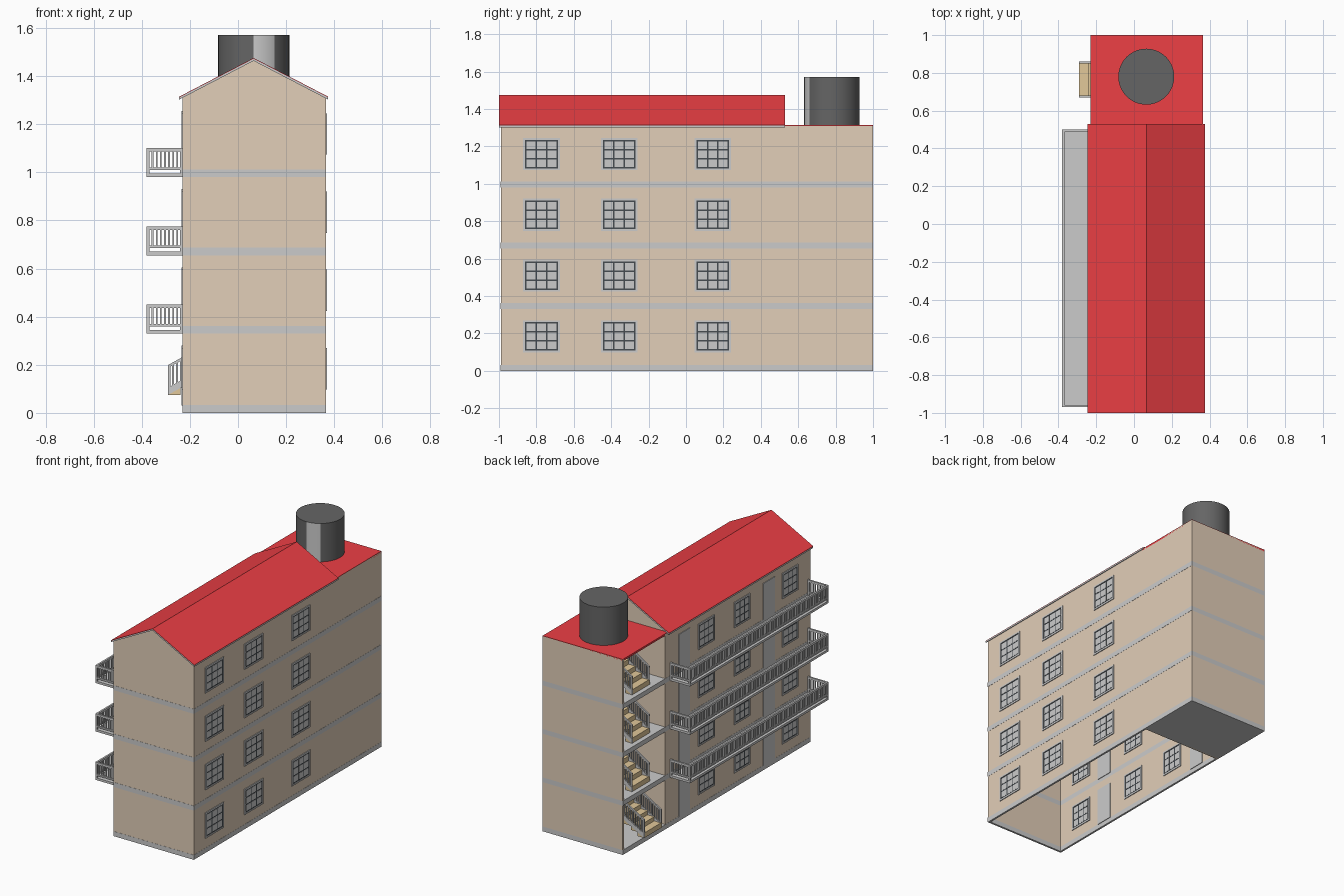
import bpy, bmesh, math

if "Cube" in bpy.data.objects:
    bpy.data.objects.remove(bpy.data.objects["Cube"])


def material(name, rgb):
    m = bpy.data.materials.new(name)
    m.diffuse_color = (*rgb, 1)
    m.use_nodes = True
    m.node_tree.nodes["Principled BSDF"].inputs["Base Color"].default_value = m.diffuse_color
    return m


WALL = material("wall_tan", (0.76, 0.62, 0.48))
RED = material("roof_red", (0.85, 0.05, 0.06))
DARK = material("dark_bars", (0.06, 0.07, 0.08))
WOOD = material("stair_brown", (0.76, 0.58, 0.32))
BLACK = material("tank_black", (0.13, 0.13, 0.13))
GREY = material("tank_grey", (0.65, 0.65, 0.65))


def finish(name, bm, *mats):
    bmesh.ops.recalc_face_normals(bm, faces=bm.faces)
    me = bpy.data.meshes.new(name)
    bm.to_mesh(me)
    bm.free()
    ob = bpy.data.objects.new(name, me)
    bpy.context.collection.objects.link(ob)
    for m in mats:
        me.materials.append(m)
    return ob


def boxes(name, items, mat=None):
    """Each item is x0, x1, y0, y1, z0, z1 and an optional rise at x1."""
    bm = bmesh.new()
    for x0, x1, y0, y1, z0, z1, *rise in items:
        r = rise[0] if rise else 0
        v = [bm.verts.new((x, y, z + (r if x == x1 else 0)))
             for z in (z0, z1) for x, y in ((x0, y0), (x1, y0), (x1, y1), (x0, y1))]
        for f in ((0, 1, 2, 3), (4, 5, 6, 7), (0, 1, 5, 4), (1, 2, 6, 5), (2, 3, 7, 6), (3, 0, 4, 7)):
            bm.faces.new([v[i] for i in f])
    return finish(name, bm, *([mat] if mat else []))


def prism(name, pts, y0, y1, mat=None):
    bm = bmesh.new()
    a = [bm.verts.new((x, y0, z)) for x, z in pts]
    b = [bm.verts.new((x, y1, z)) for x, z in pts]
    n = len(pts)
    bm.faces.new(a)
    bm.faces.new(b)
    for i in range(n):
        bm.faces.new((a[i], a[(i + 1) % n], b[(i + 1) % n], b[i]))
    return finish(name, bm, *([mat] if mat else []))


XL, XR, YF, YB, YS = -0.23, 0.365, -0.99, 1.0, 0.55
T, TOP, FLOOR, BAND = 0.012, 1.31, 0.325, 0.032


def wall_ring(z0, z1, p=0.0):
    return [(XL - p, XR + p, YF - p, YF + T, z0, z1),
            (XR - T, XR + p, YF, YB, z0, z1),
            (XL - p, XR + p, YB - T, YB, z0, z1),
            (XL - p, XL + T, YF, YS, z0, z1)]


# walls, dividing wall and floor bands
wall, band = [(XL, XR, YS - T, YS, 0, TOP)], []
for k in range(4):
    z = k * FLOOR + (0.005 if k else 0)
    band += wall_ring(z, z + BAND, 0.001)
    wall += wall_ring(z + BAND, (k + 1) * FLOOR + 0.005 if k < 3 else TOP)
boxes("walls", wall, WALL)
boxes("floor_bands", band)

# gable ends and pitched roof
XM, S = 0.065, 0.52
for name, y in (("front_gable", YF), ("rear_gable", 0.51)):
    prism(name, [(XL, TOP), (XR, TOP), (XM, 1.463)], y, y + T, WALL)


def roof(name, hi, lo, y0, y1, mat=None):
    e = 0.31 * S
    prism(name, [(XM - 0.31, hi - e), (XM, hi), (XM + 0.31, hi - e),
                 (XM + 0.31, lo - e), (XM, lo), (XM - 0.31, lo - e)], y0, y1, mat)


roof("roof_board", 1.472, 1.463, -1.0, 0.53)
roof("roof_covering", 1.475, 1.472, -1.0, 0.53, RED)
boxes("stair_tower_roof", [(XL, XR, 0.52, YB, TOP - 0.01, TOP + 0.003)], RED)

# water tank with one grey strip on its side
bm = bmesh.new()
bmesh.ops.create_cone(bm, cap_ends=True, segments=40, radius1=0.148, radius2=0.148, depth=0.26)
bmesh.ops.translate(bm, verts=bm.verts, vec=(XM, 0.78, 1.44))
for f in bm.faces:
    c = f.calc_center_median()
    a = math.degrees(math.atan2(c.y - 0.78, c.x - XM))
    if abs(f.normal.z) < 0.5 and -90 < a < -54:
        f.material_index = 1
tank = finish("water_tank", bm, BLACK, GREY)
bpy.context.view_layer.objects.active = tank
tank.select_set(True)
bpy.ops.object.shade_smooth_by_angle(angle=math.radians(30))

# windows and doors, visible from both sides of the thin walls
frames, bars, panes, doors = [], [], [], []


def window(xa, xb, yc, zc, w, h):
    f = 0.010
    y0, y1, z0, z1 = yc - w / 2, yc + w / 2, zc - h / 2, zc + h / 2
    frames.extend([(xa, xb, y0, y1, z0, z0 + f), (xa, xb, y0, y1, z1 - f, z1),
                   (xa, xb, y0, y0 + f, z0 + f, z1 - f), (xa, xb, y1 - f, y1, z0 + f, z1 - f)])
    bars.append((xa + 0.003, xb - 0.003, y0 + f, y1 - f, z0 + f, z1 - f))
    g = 0.008
    pw, ph = (w - 2 * f - 4 * g) / 3, (h - 2 * f - 4 * g) / 3
    for i in range(3):
        for j in range(3):
            y, z = y0 + f + g + i * (pw + g), z0 + f + g + j * (ph + g)
            panes.append((xa + 0.002, xb - 0.002, y, y + pw, z, z + ph))


for k in range(4):
    z = k * FLOOR
    for y in (-0.773, -0.357, 0.143):
        window(XR - T - 0.005, XR + 0.005, y, z + 0.184, 0.196, 0.172)
    for y in (-0.775, -0.265, 0.115):
        window(XL - 0.005, XL + T + 0.005, y, z + 0.184, 0.17, 0.172)
    for y in (-0.55, 0.35):
        doors.append((XL - 0.004, XL + T + 0.004, y - 0.06, y + 0.06, z + 0.03, z + 0.28))
boxes("window_frames", frames)
boxes("window_bars", bars, DARK)
boxes("window_panes", panes)
boxes("doors", doors)

# balconies with railings on three sides
X0, Y0, Y1, R = -0.38, -0.97, 0.50, 0.012
slabs, rails = [], []
for k in range(1, 4):
    z = k * FLOOR + 0.005
    slabs.append((X0, XL, Y0, Y1, z, z + 0.015))
    for a, b in ((0.030, 0.040), (0.106, 0.120)):
        rails.append((X0, X0 + R, Y0, Y1, z + a, z + b))
        for y in (Y0, Y1 - R):
            rails.append((X0 + R, XL, y, y + R, z + a, z + b))
    for y in (Y0, Y1 - R):
        for x in (X0, XL - R):
            rails.append((x, x + R, y, y + R, z + 0.015, z + 0.106))
        for i in range(1, 8):
            x = X0 + 0.004 + i * 0.0172
            rails.append((x, x + 0.007, y + 0.003, y + 0.009, z + 0.04, z + 0.106))
    n = 84
    for i in range(1, n):
        y = Y0 + 0.003 + i * (Y1 - Y0 - R) / n
        rails.append((X0 + 0.003, X0 + 0.009, y, y + 0.007, z + 0.04, z + 0.106))
boxes("balcony_slabs", slabs)
boxes("balcony_railings", rails)

# stair tower floors
boxes("stair_landings", [(XL - 0.001, XR - T, YS - T, YB - T,
                          k * FLOOR + (0.005 if k else 0), k * FLOOR + 0.037 - (0 if k else 0.005))
                         for k in range(4)])

# one flight of stairs per storey, climbing towards +x
steps, hand = [], []
RUN, YA, YC = 0.05, 0.67, 0.86
for x, z, rise, n in ((-0.29, 0.075, 0.028, 10), (-0.20, 0.362, 0.0325, 9),
                      (-0.20, 0.687, 0.0325, 9), (-0.20, 1.012, 0.0325, 6)):
    for i in range(n):
        steps.append((x + i * RUN, x + (i + 1) * RUN, YA + 0.003, YC - 0.003,
                      z + i * rise, z + i * rise + 0.034))
    slope = rise / RUN
    length = n * RUN
    for y in (YA, YC - 0.01):
        for a, b in ((0.0, 0.03), (0.112, 0.124)):
            hand.append((x, x + length, y, y + 0.01, z + a, z + b, length * slope))
        for i in range(n * 3 + 1):
            w = 0.010 if i in (0, n * 3) else 0.007
            bx = x + i * (length - w) / (n * 3)
            bz = z + (bx - x) * slope
            hand.append((bx, bx + w, y + 0.001, y + 0.009, bz + 0.02, bz + 0.115, w * slope))
boxes("stair_steps", steps, WOOD)
boxes("stair_railings", hand)
